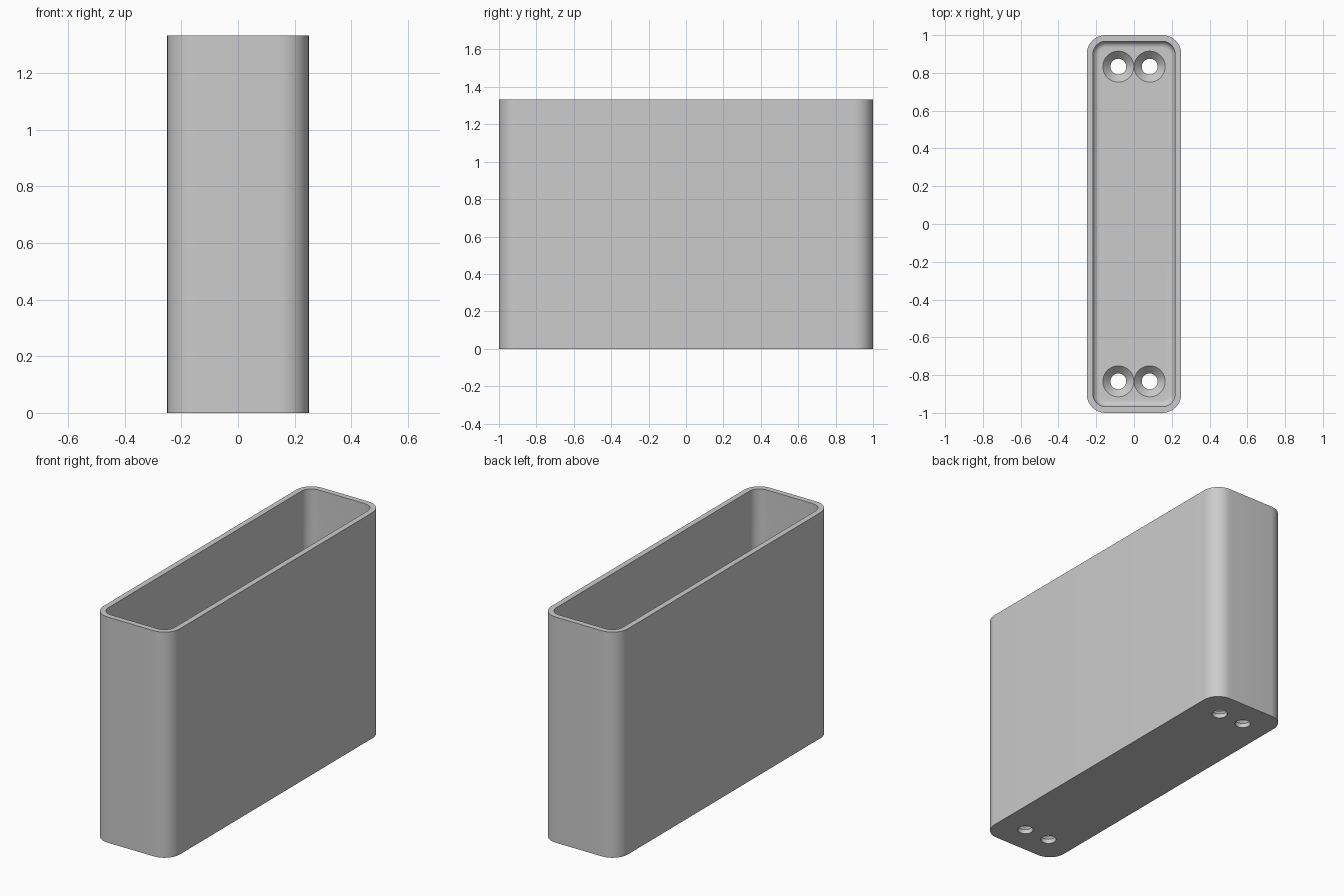
import bpy, bmesh, math

if "Cube" in bpy.data.objects:
    bpy.data.objects.remove(bpy.data.objects["Cube"])

HALF_X, HALF_Y, HEIGHT = 0.25, 1.0, 1.333
CORNER, WALL, FLOOR, FILLET = 0.1, 0.033, 0.067, 0.033
HOLE_R, SINK_R, SINK_BASE = 0.042, 0.082, 0.026

grey = bpy.data.materials.new("plain grey")
grey.use_nodes = True
colour = (0.6, 0.6, 0.6, 1)
grey.diffuse_color = colour
grey.node_tree.nodes["Principled BSDF"].inputs["Base Color"].default_value = colour


def rounded_ring(bm, inset, z, steps=12):
    """Rounded rectangle, inset from the outer outline."""
    r = CORNER - inset
    ring = []
    for i, (sx, sy) in enumerate([(1, 1), (-1, 1), (-1, -1), (1, -1)]):
        for k in range(steps + 1):
            a = math.pi / 2 * (i + k / steps)
            ring.append(bm.verts.new((sx * (HALF_X - CORNER) + r * math.cos(a),
                                      sy * (HALF_Y - CORNER) + r * math.sin(a), z)))
    return ring


def round_ring(bm, x, y, r, z, steps=48):
    return [bm.verts.new((x + r * math.cos(math.tau * k / steps),
                          y + r * math.sin(math.tau * k / steps), z)) for k in range(steps)]


def skin(bm, rings):
    """Join rings in order and cap both ends."""
    for a, b in zip(rings, rings[1:]):
        for k in range(len(a)):
            j = (k + 1) % len(a)
            bm.faces.new((a[k], a[j], b[j], b[k]))
    bm.faces.new(rings[0][::-1])
    bm.faces.new(rings[-1])


def make_object(name, bm):
    bmesh.ops.recalc_face_normals(bm, faces=bm.faces)
    mesh = bpy.data.meshes.new(name)
    bm.to_mesh(mesh)
    bm.free()
    mesh.materials.append(grey)
    obj = bpy.data.objects.new(name, mesh)
    bpy.context.collection.objects.link(obj)
    return obj


# Open box: outer wall, rim, inner wall, filleted floor
bm = bmesh.new()
profile = [(0, 0), (0, HEIGHT), (WALL, HEIGHT)]
for k in range(9):
    a = math.pi / 2 * k / 8
    profile.append((WALL + FILLET * (1 - math.cos(a)), FLOOR + FILLET * (1 - math.sin(a))))
skin(bm, [rounded_ring(bm, inset, z) for inset, z in profile])
box = make_object("open_box", bm)

# Countersunk screw holes in the floor
bm = bmesh.new()
for x in (-0.083, 0.083):
    for y in (-0.833, 0.833):
        skin(bm, [round_ring(bm, x, y, r, z) for r, z in
                  [(HOLE_R, -0.1), (HOLE_R, SINK_BASE), (SINK_R, FLOOR), (SINK_R, 0.2)]])
cutter = make_object("screw_hole_cutter", bm)
cutter.hide_render = True

cut = box.modifiers.new("screw_holes", "BOOLEAN")
cut.operation = "DIFFERENCE"
cut.solver = "EXACT"
cut.object = cutter
bpy.ops.object.select_all(action="DESELECT")
box.select_set(True)
bpy.context.view_layer.objects.active = box
bpy.ops.object.modifier_apply(modifier=cut.name)
bpy.data.objects.remove(cutter)
bpy.ops.object.shade_smooth_by_angle(angle=math.radians(30))
